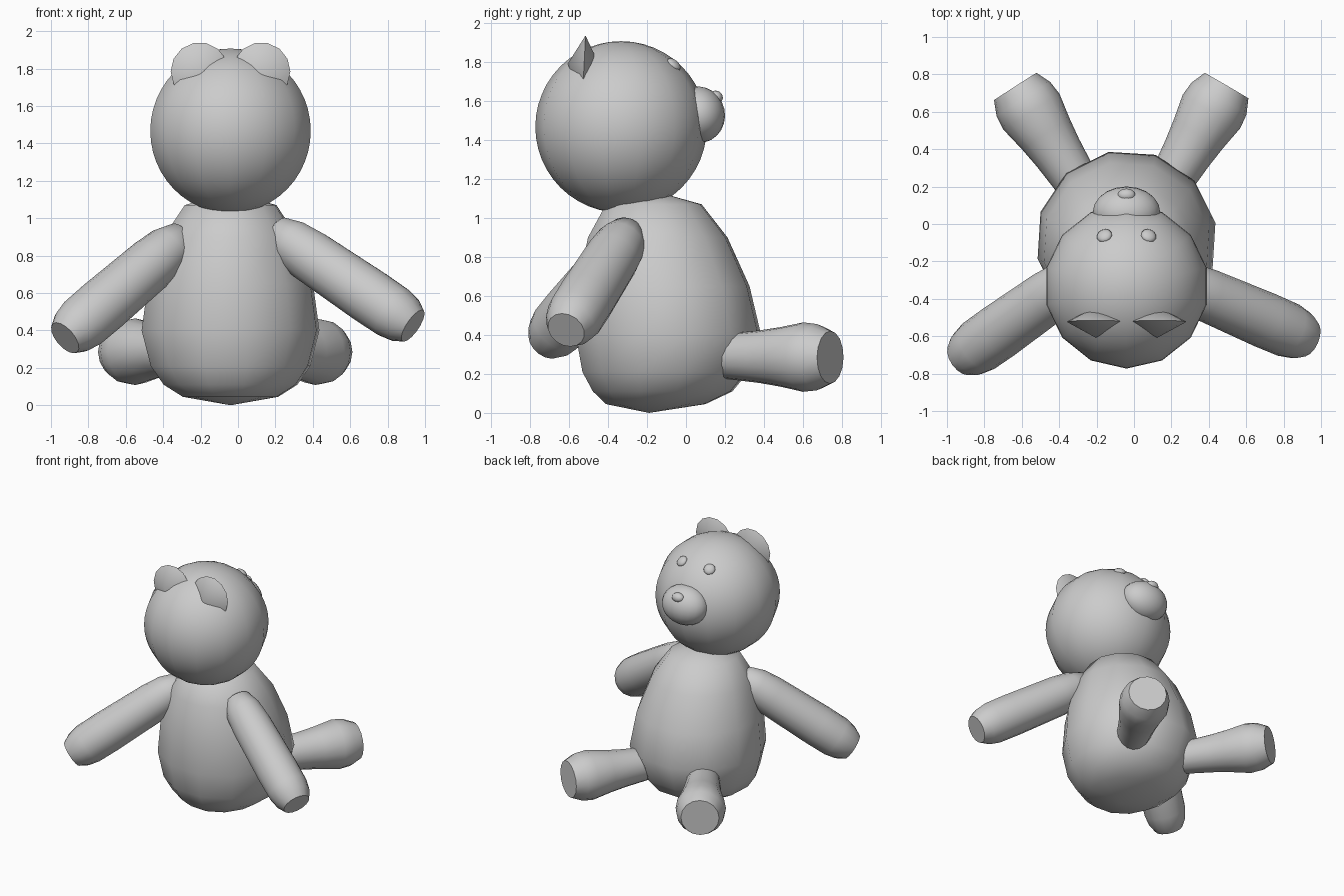
import bpy, bmesh, math
from mathutils import Vector

if "Cube" in bpy.data.objects:
    bpy.data.objects.remove(bpy.data.objects["Cube"])

CX = -0.04  # symmetry plane of head and body


def finish(name, bm, loc=(0, 0, 0), rot=None):
    bmesh.ops.recalc_face_normals(bm, faces=bm.faces)
    for f in bm.faces:
        f.smooth = True
    me = bpy.data.meshes.new(name)
    bm.to_mesh(me)
    bm.free()
    me.set_sharp_from_angle(angle=math.radians(45))
    ob = bpy.data.objects.new(name, me)
    bpy.context.collection.objects.link(ob)
    ob.location = loc
    if rot is not None:
        ob.rotation_euler = rot
    return ob


def loft(name, rings, loc, direction=None, n=12, spin=0.0):
    """Rings of (height, radius, y shift) along a direction; radius 0 is a point."""
    bm = bmesh.new()
    loops = []
    for h, r, dy in rings:
        if r == 0:
            loops.append([bm.verts.new((0, dy, h))] * n)
        else:
            loops.append([bm.verts.new((r * math.cos(math.tau * i / n + spin),
                                        r * math.sin(math.tau * i / n + spin) + dy, h))
                          for i in range(n)])
    for a, b in zip(loops, loops[1:]):
        for i in range(n):
            j = (i + 1) % n
            quad = list(dict.fromkeys((a[i], a[j], b[j], b[i])))
            bm.faces.new(quad)
    for end in (loops[0], loops[-1]):
        if end[0] is not end[1]:
            bm.faces.new(end)
    rot = Vector(direction).to_track_quat('Z', 'Y').to_euler() if direction else None
    return finish(name, bm, loc, rot)


def ellipsoid(name, loc, radii, rot=(0, 0, 0), segs=20, rings=12):
    bm = bmesh.new()
    bmesh.ops.create_uvsphere(bm, u_segments=segs, v_segments=rings, radius=1)
    bmesh.ops.scale(bm, vec=radii, verts=bm.verts)
    return finish(name, bm, loc, rot)


# Pear-shaped body, upright with a belly bulging towards +y
loft("body", [(0, 0, -0.19), (0.045, 0.26, -0.155), (0.11, 0.365, -0.12), (0.21, 0.435, -0.105),
              (0.40, 0.485, -0.09), (0.65, 0.45, -0.115), (0.90, 0.365, -0.145),
              (1.07, 0.25, -0.165), (1.14, 0, -0.17)], (CX, 0, 0), n=12, spin=0.2)

# Head with muzzle and nose
head = Vector((CX, -0.333, 1.467))
ellipsoid("head", head, (0.44, 0.44, 0.44), segs=14, rings=24)
ellipsoid("muzzle", (CX, 0.065, 1.53), (0.18, 0.135, 0.145), (math.radians(12), 0, 0))
ellipsoid("nose", (CX, 0.155, 1.62), (0.047, 0.035, 0.032), (math.radians(-35), 0, 0))

# Eyes and ears, one per side
for side, s in (("left", -1), ("right", 1)):
    d = Vector((s * 0.118, 0.27, 0.32)).normalized()
    ellipsoid("eye_" + side, head + d * 0.435, (0.042, 0.042, 0.022),
              d.to_track_quat('Z', 'Y').to_euler(), 12, 8)
    loft("ear_" + side, [(-0.085, 0, 0), (0, 0.155, 0), (0.08, 0, 0)],
         (CX + s * 0.165, -0.523, 1.785), (0, 1, -0.05), n=14)


def limb(name, root, tip, profile, n):
    """Profile of (distance back from the tip, radius); values above 0.5 are fractions."""
    root, tip = Vector(root), Vector(tip)
    length = (tip - root).length
    rings = [(length - d * length if d > 0.5 else length - d, r, 0) for d, r in profile]
    return loft(name, rings, root, tip - root, n)


# Arms: rounded shoulder, flat paw
arm = [(0, 0.1), (0.06, 0.132), (0.14, 0.148), (0.3, 0.15), (0.8, 0.142),
       (0.95, 0.13), (1.07, 0.095), (1.13, 0)]
limb("arm_left", (-0.34, -0.305, 0.86), (-0.925, -0.72, 0.36), arm, 16)
limb("arm_right", (0.25, -0.32, 0.89), (0.935, -0.615, 0.425), arm, 16)

# Legs: flared foot with flat sole
leg = [(0, 0.135), (0.08, 0.17), (0.16, 0.178), (0.3, 0.152), (0.42, 0.135), (1.0, 0.115)]
limb("leg_left", (-0.29, 0.2, 0.29), (-0.635, 0.735, 0.285), leg, 16)
limb("leg_right", (0.18, 0.2, 0.29), (0.495, 0.74, 0.285), leg, 16)
